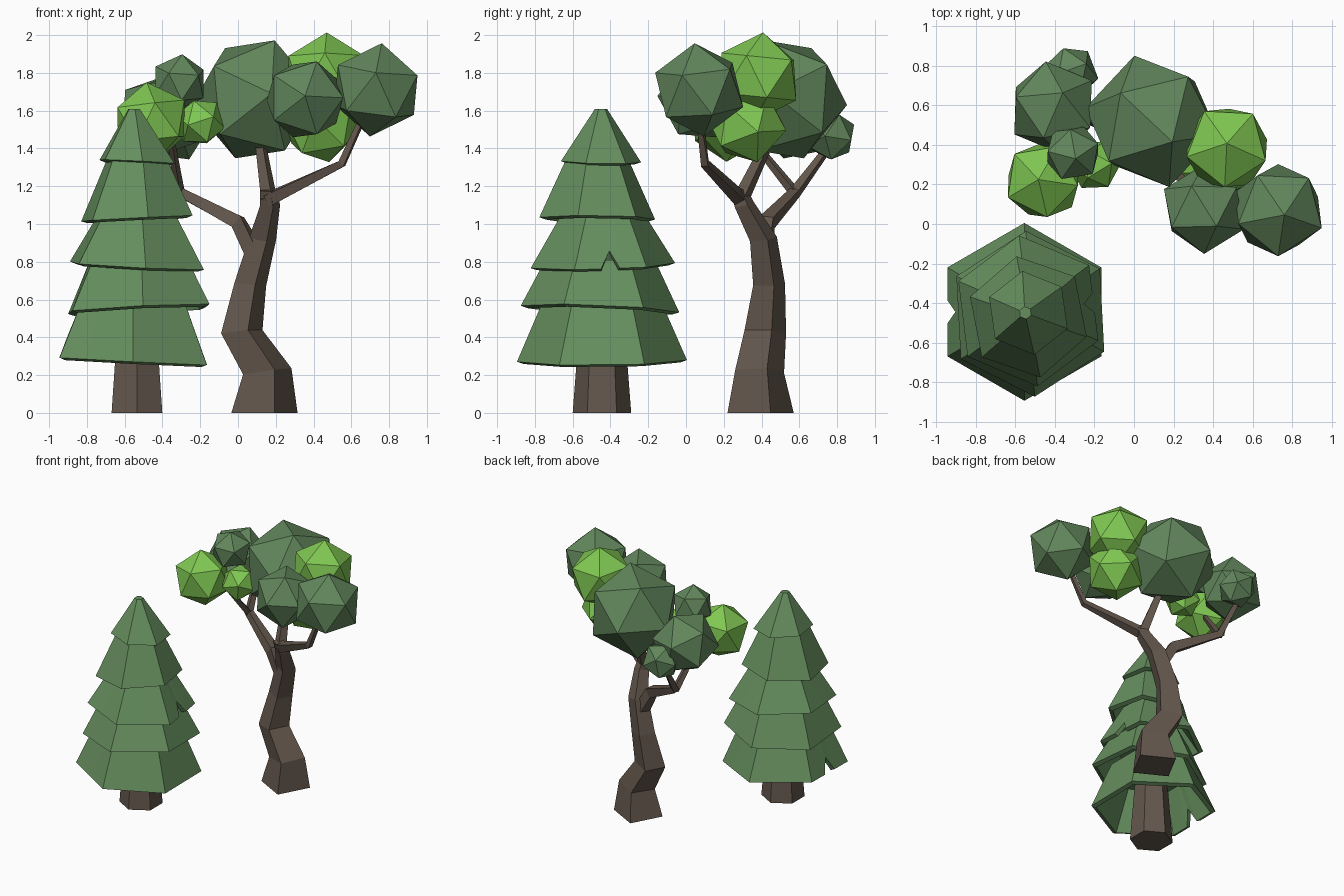
import bpy, bmesh, math
from mathutils import Vector, Matrix, Quaternion

if "Cube" in bpy.data.objects:
    bpy.data.objects.remove(bpy.data.objects["Cube"])


def material(name, rgb):
    m = bpy.data.materials.new(name)
    m.diffuse_color = (*rgb, 1)
    m.use_nodes = True
    m.node_tree.nodes["Principled BSDF"].inputs["Base Color"].default_value = m.diffuse_color
    return m


BARK = material("brown bark", (0.126, 0.095, 0.073))
NEEDLES = material("pine green", (0.133, 0.274, 0.113))
LEAF = material("dark leaf green", (0.122, 0.240, 0.107))
LIME = material("light leaf green", (0.214, 0.571, 0.085))


def finish(bm, name, mat):
    bmesh.ops.recalc_face_normals(bm, faces=bm.faces)
    me = bpy.data.meshes.new(name)
    bm.to_mesh(me)
    bm.free()
    me.materials.append(mat)
    ob = bpy.data.objects.new(name, me)
    bpy.context.collection.objects.link(ob)
    return ob


def loft(bm, rings):
    """Bridge equal rings of points and cap both ends."""
    vs = [[bm.verts.new(p) for p in ring] for ring in rings]
    n = len(vs[0])
    for a, b in zip(vs, vs[1:]):
        for i in range(n):
            j = (i + 1) % n
            bm.faces.new((a[i], a[j], b[j], b[i]))
    bm.faces.new(vs[0])
    bm.faces.new(vs[-1])


def limb(name, path, lift=0.0):
    """Four-sided tapering limb through (x, y, z, radius) points."""
    pts = [Vector(p[:3]) for p in path]
    rings = []
    for i, p in enumerate(pts):
        t = (pts[min(i + 1, len(pts) - 1)] - pts[max(i - 1, 0)]).normalized()
        t.z += lift
        if lift and i == 0:
            t = Vector((0, 0, 1))
        t.normalize()
        v = t.cross(Vector((1, 0.3, 0))).normalized()
        u = v.cross(t)
        r = path[i][3]
        rings.append([p + r * (u * math.cos(k * math.pi / 2) + v * math.sin(k * math.pi / 2))
                      for k in range(4)])
    bm = bmesh.new()
    loft(bm, rings)
    return finish(bm, name, BARK)


# Leafy tree: crooked trunk and forked branches
limb("leafy_trunk", [(0.14, 0.395, 0, 0.183), (0.155, 0.39, 0.22, 0.135),
                     (0.02, 0.42, 0.43, 0.115), (0.065, 0.44, 0.68, 0.088),
                     (0.13, 0.41, 0.92, 0.075), (0.17, 0.31, 1.10, 0.055),
                     (0.16, 0.28, 1.18, 0.045)], lift=1.0)
limb("left_branch", [(0.08, 0.42, 0.86, 0.055), (0.0, 0.43, 1.01, 0.052),
                     (-0.31, 0.58, 1.17, 0.034), (-0.35, 0.75, 1.40, 0.022)])
limb("left_fork", [(-0.31, 0.58, 1.16, 0.03), (-0.35, 0.37, 1.42, 0.02)])
limb("middle_branch", [(0.165, 0.29, 1.13, 0.045), (0.12, 0.43, 1.42, 0.03)])
limb("right_branch", [(0.16, 0.29, 1.13, 0.045), (0.55, 0.10, 1.32, 0.027),
                      (0.65, 0.075, 1.54, 0.02)])

# Leaf clumps: centre, radius, direction of one corner, roll, colour
clumps = [
    ((0.09, 0.52, 1.66), 0.345, (0.3, -0.3, 0.9), 20, LEAF),
    ((0.47, 0.385, 1.78), 0.235, (0.0, 0.1, 1.0), 15, LIME),
    ((0.44, 0.32, 1.53), 0.215, (0.6, -0.4, 0.4), 40, LIME),
    ((0.355, 0.075, 1.66), 0.227, (0.0, -1.0, 0.08), 0, LEAF),
    ((0.73, 0.07, 1.71), 0.25, (0.0, -0.9, 0.35), 10, LEAF),
    ((-0.41, 0.59, 1.57), 0.24, (0.2, 0.3, 0.9), 30, LEAF),
    ((-0.31, 0.36, 1.75), 0.152, (0.1, -0.2, 1.0), 0, LEAF),
    ((-0.46, 0.22, 1.54), 0.212, (0.1, -0.9, 0.5), 25, LIME),
    ((-0.20, 0.30, 1.54), 0.135, (0.5, -0.8, 0.2), 50, LIME),
    ((-0.32, 0.765, 1.47), 0.142, (0.5, 0.3, 0.7), 5, LEAF),
]
for i, (c, r, d, roll, mat) in enumerate(clumps):
    bm = bmesh.new()
    bmesh.ops.create_icosphere(bm, subdivisions=1, radius=r)
    q = Vector(d).to_track_quat('Z', 'Y') @ Quaternion((0, 0, 1), math.radians(roll))
    bm.transform(Matrix.Translation(c) @ q.to_matrix().to_4x4())
    finish(bm, f"leaf_clump_{i + 1}", mat)


# Pine tree: six-sided trunk
def hexagon(cx, cy, z, r):
    return [(cx + r * math.cos(math.radians(90 + 60 * k)),
             cy + r * math.sin(math.radians(90 + 60 * k)), z) for k in range(6)]


bm = bmesh.new()
loft(bm, [hexagon(-0.535, -0.445, 0, 0.155), hexagon(-0.535, -0.445, 0.45, 0.12)])
finish(bm, "pine_trunk", BARK)


# Pine tiers: hollow six-sided skirts, some with a notch cut into the rim
def skirt_ring(c, z, r, turn, tilt, stops, notch=None, to=None):
    pts = []
    corners = [Vector((math.cos(math.radians(90 + turn + 60 * k)),
                       math.sin(math.radians(90 + turn + 60 * k)), 0)) * r for k in range(6)]
    for k in range(6):
        for s in stops:
            o = corners[k].lerp(corners[(k + 1) % 6], s)
            h = z + tilt[0] * o.x + tilt[1] * o.y
            if notch == k and s == 0.5:
                o, h = o * (1 + 0.32 * (to[0] / r - 1)), h + 0.32 * (to[1] - z)
            pts.append((c[0] + o.x, c[1] + o.y, h))
    return pts


# centre, rim height, rim radius, top height, top radius, turn, tilt, notched side
tiers = [
    ((-0.555, -0.445), 0.275, 0.45, 0.61, 0.305, 0, (-0.05, 0.01), 1),
    ((-0.525, -0.455), 0.55, 0.42, 0.81, 0.29, 3, (0.05, -0.04), None),
    ((-0.535, -0.44), 0.78, 0.385, 1.07, 0.21, 7, (-0.05, 0.03), 4),
    ((-0.535, -0.47), 1.03, 0.312, 1.36, 0.16, 11, (0.05, -0.01), None),
    ((-0.535, -0.45), 1.33, 0.214, 1.61, 0.032, 8, (-0.05, -0.02), None),
]
for i, (c, z, r, zt, rt, turn, tilt, notch) in enumerate(tiers):
    stops = (0,) if notch is None else (0, 0.37, 0.5, 0.63)
    flat = (0, 0)
    top = (c[0] - (0.015 if i == 4 else 0), c[1])
    bm = bmesh.new()
    loft(bm, [
        skirt_ring(top, zt, rt, turn, flat, stops),
        skirt_ring(c, z, r, turn, tilt, stops, notch, (rt, zt)),
        skirt_ring(c, z - 0.012, r - 0.035, turn, tilt, stops, notch, (rt - 0.035, zt)),
        skirt_ring(c, zt - 0.05, max(rt - 0.025, 0.015), turn, flat, stops),
    ])
    finish(bm, f"pine_tier_{i + 1}", NEEDLES)
